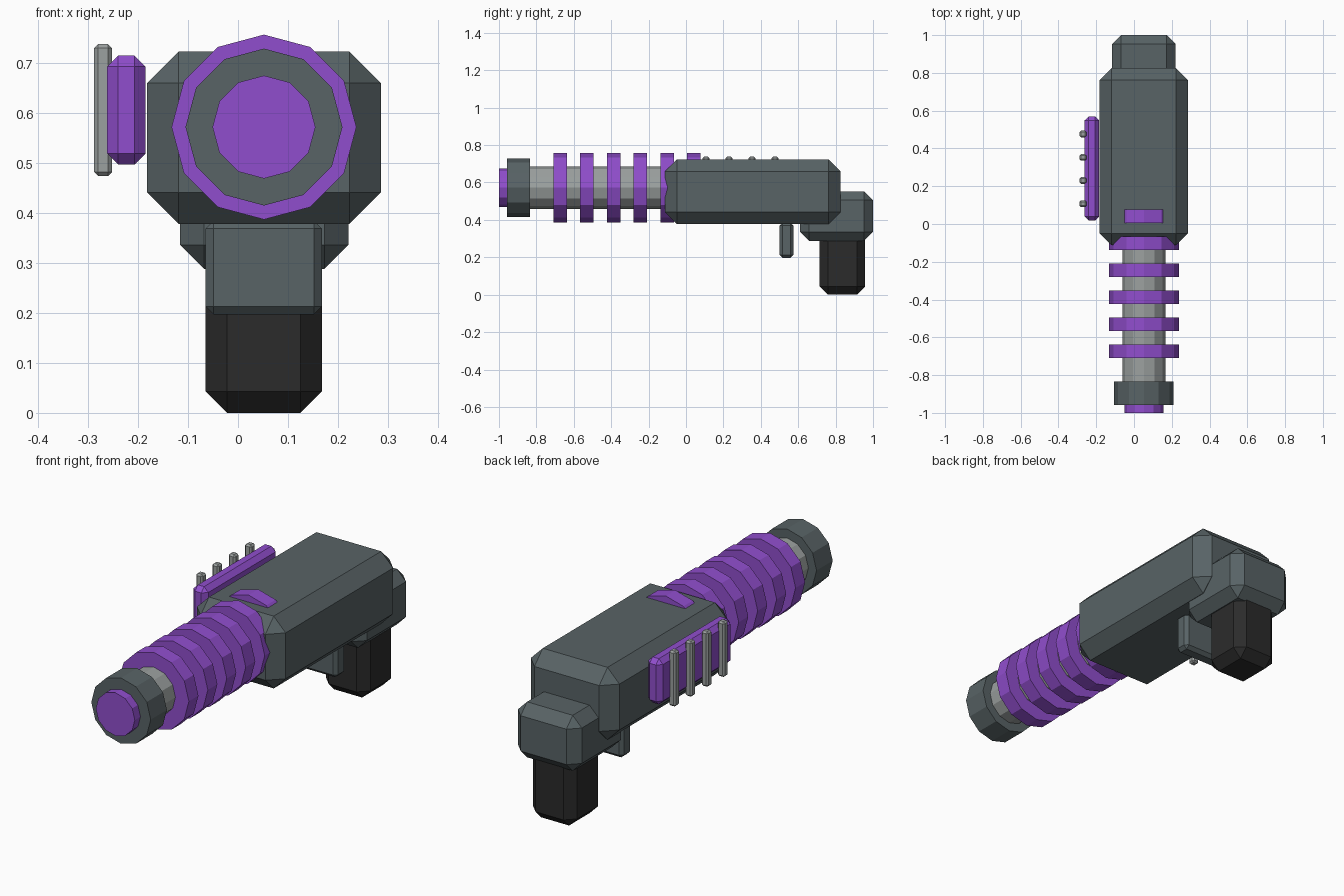
import bpy, bmesh, math
from mathutils import Matrix

cube = bpy.data.objects.get("Cube")
if cube:
    bpy.data.objects.remove(cube, do_unlink=True)


def material(name, rgb):
    m = bpy.data.materials.new(name)
    m.use_nodes = True
    m.diffuse_color = (*rgb, 1)
    for node in m.node_tree.nodes:
        if node.type == 'BSDF_PRINCIPLED':
            node.inputs["Base Color"].default_value = (*rgb, 1)
            node.inputs["Roughness"].default_value = 0.8
    return m


SLATE = material("slate grey", (0.098, 0.125, 0.132))
PURPLE = material("purple", (0.28, 0.076, 0.61))
STEEL = material("light steel", (0.33, 0.355, 0.35))
BLACK = material("black", (0.024, 0.024, 0.024))

AXIS_X, AXIS_Z = 0.052, 0.572


def finish(name, bm, mat):
    bmesh.ops.recalc_face_normals(bm, faces=bm.faces)
    mesh = bpy.data.meshes.new(name)
    bm.to_mesh(mesh)
    bm.free()
    mesh.materials.append(mat)
    obj = bpy.data.objects.new(name, mesh)
    bpy.context.collection.objects.link(obj)
    return obj


def chamfered_box(name, x, y, z, chamfer, mat):
    """Box spanning the given ranges, with all edges cut flat."""
    bm = bmesh.new()
    bmesh.ops.create_cube(bm, size=1)
    for v in bm.verts:
        v.co = [lo + (c + 0.5) * (hi - lo) for c, (lo, hi) in zip(v.co, (x, y, z))]
    bmesh.ops.bevel(bm, geom=bm.edges[:], offset=chamfer, offset_type='OFFSET',
                    segments=1, profile=0.5, affect='EDGES')
    return finish(name, bm, mat)


def barrel_part(name, radius, y0, y1, mat):
    """Twelve-sided cylinder lying on the barrel axis."""
    bm = bmesh.new()
    bmesh.ops.create_cone(bm, cap_ends=True, segments=12, radius1=radius,
                          radius2=radius, depth=y1 - y0)
    place = Matrix.Translation((AXIS_X, (y0 + y1) / 2, AXIS_Z))
    bm.transform(place @ Matrix.Rotation(math.pi / 2, 4, 'X'))
    return finish(name, bm, mat)


# Main body, rear block, grip and trigger
chamfered_box("body", (-0.182, 0.286), (-0.112, 0.825), (0.378, 0.723), 0.063, SLATE)
chamfered_box("rear_block", (-0.116, 0.221), (0.61, 1.0), (0.288, 0.553), 0.048, SLATE)
chamfered_box("grip", (-0.065, 0.168), (0.715, 0.957), (0.0, 0.38), 0.043, BLACK)
chamfered_box("trigger", (-0.065, 0.168), (0.5, 0.575), (0.197, 0.385), 0.016, SLATE)

# Barrel, muzzle and glowing tip
barrel_part("barrel", 0.114, -0.86, 0.05, STEEL)
barrel_part("muzzle", 0.157, -0.957, -0.835, SLATE)
barrel_part("muzzle_tip", 0.103, -1.0, -0.93, PURPLE)

# Evenly spaced coil rings, the last one sunk into the body
for i in range(6):
    y = 0.042 - 0.143 * i
    barrel_part(f"coil_ring_{i + 1}", 0.185, y - 0.036, y + 0.036, PURPLE)

# Side plate with upright rods
chamfered_box("side_plate", (-0.262, -0.185), (0.018, 0.57), (0.497, 0.715), 0.022, PURPLE)
for i in range(4):
    y = 0.107 + 0.123 * i
    chamfered_box(f"side_rod_{i + 1}", (-0.288, -0.252), (y - 0.018, y + 0.018),
                  (0.474, 0.738), 0.008, STEEL)
